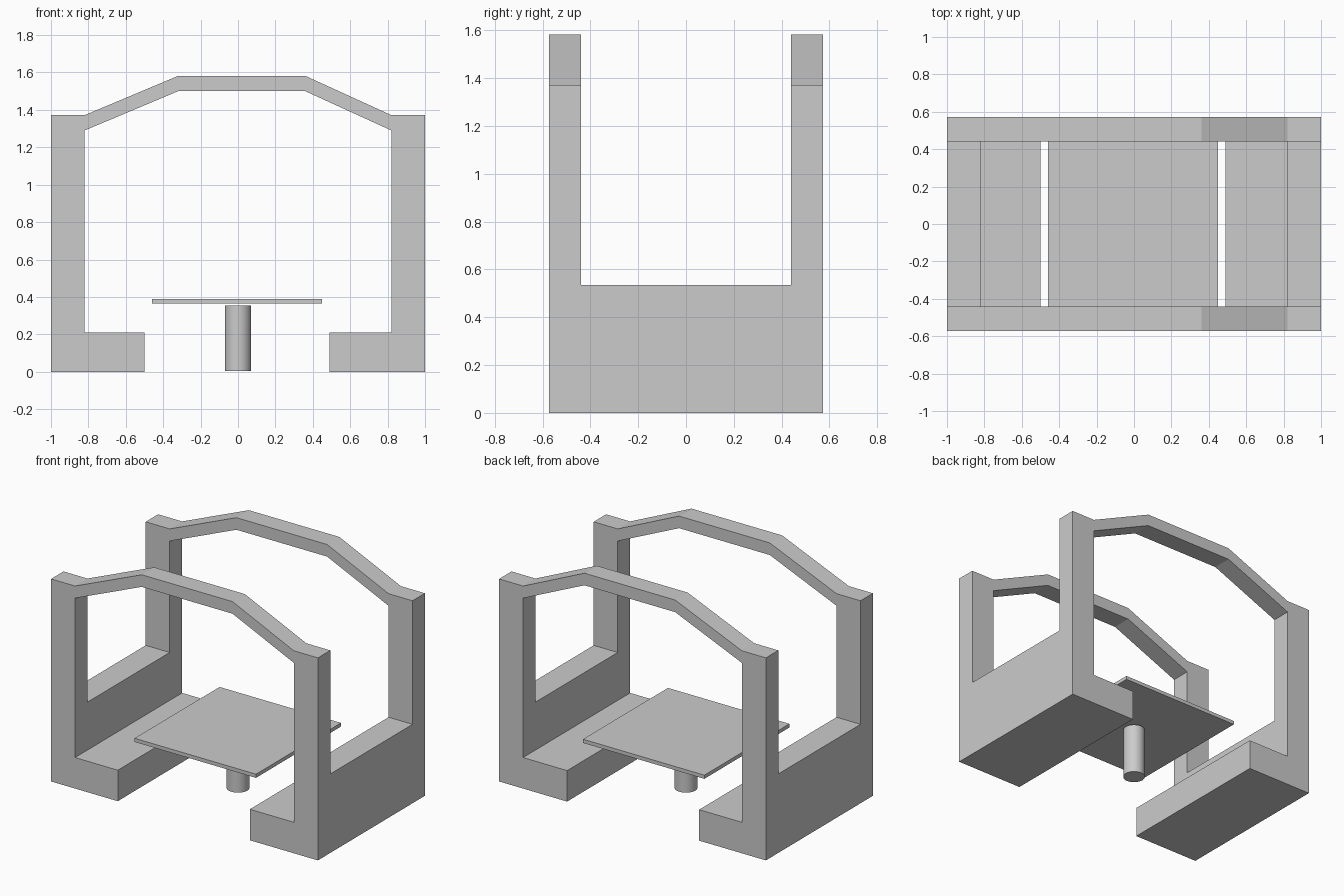
import bpy
import bmesh

cube = bpy.data.objects.get("Cube")
if cube:
    bpy.data.objects.remove(cube, do_unlink=True)

# Single grey finish
grey = bpy.data.materials.new("plain grey")
grey.use_nodes = True
colour = (0.6, 0.6, 0.6, 1)
grey.diffuse_color = colour
grey.node_tree.nodes["Principled BSDF"].inputs["Base Color"].default_value = colour


def extrude_profile(name, points, axis, start, end):
    """Extrude a closed 2D profile along x (points are y, z) or y (points are x, z)."""
    bm = bmesh.new()
    place = (lambda p: (start, *p)) if axis == "x" else (lambda p: (p[0], start, p[1]))
    face = bm.faces.new([bm.verts.new(place(p)) for p in points])
    new = bmesh.ops.extrude_face_region(bm, geom=[face])["geom"]
    offset = (end - start, 0, 0) if axis == "x" else (0, end - start, 0)
    verts = [v for v in new if isinstance(v, bmesh.types.BMVert)]
    bmesh.ops.translate(bm, verts=verts, vec=offset)
    bmesh.ops.recalc_face_normals(bm, faces=bm.faces)
    mesh = bpy.data.meshes.new(name)
    bm.to_mesh(mesh)
    bm.free()
    mesh.materials.append(grey)
    obj = bpy.data.objects.new(name, mesh)
    bpy.context.collection.objects.link(obj)
    return obj


def rect(a0, a1, b0, b1):
    return [(a0, b0), (a1, b0), (a1, b1), (a0, b1)]


HALF = 0.573        # half depth of the side walls
POST = 0.44         # inner face of the posts
POST_TOP = 1.29

# Side walls: a low panel with a post at each end
wall = [(-HALF, 0), (HALF, 0), (HALF, POST_TOP), (POST, POST_TOP),
        (POST, 0.535), (-POST, 0.535), (-POST, POST_TOP), (-HALF, POST_TOP)]
extrude_profile("left_wall", wall, "x", 0.82, 1)
extrude_profile("right_wall", wall, "x", -1, -0.82)

# Low ledges on the inside of each wall
ledge = rect(-HALF, HALF, 0, 0.21)
extrude_profile("left_ledge", ledge, "x", 0.49, 0.82)
extrude_profile("right_ledge", ledge, "x", -0.82, -0.5)

# Angled arches joining the posts
lower = [(-1, POST_TOP), (-0.82, POST_TOP), (-0.32, 1.5),
         (0.36, 1.5), (0.82, POST_TOP), (1, POST_TOP)]
upper = [(x, z + 0.082) for x, z in reversed(lower)]
extrude_profile("front_arch", lower + upper, "y", -HALF, -POST)
extrude_profile("back_arch", lower + upper, "y", POST, HALF)

# Square table top on a round leg
extrude_profile("table_top", rect(-0.46, 0.45, 0.365, 0.39), "y", -0.45, 0.46)
bpy.ops.mesh.primitive_cylinder_add(vertices=32, radius=0.07, depth=0.35,
                                    location=(0, 0, 0.18))
leg = bpy.context.object
leg.name = "table_leg"
leg.data.materials.append(grey)
bpy.ops.object.shade_smooth_by_angle()
